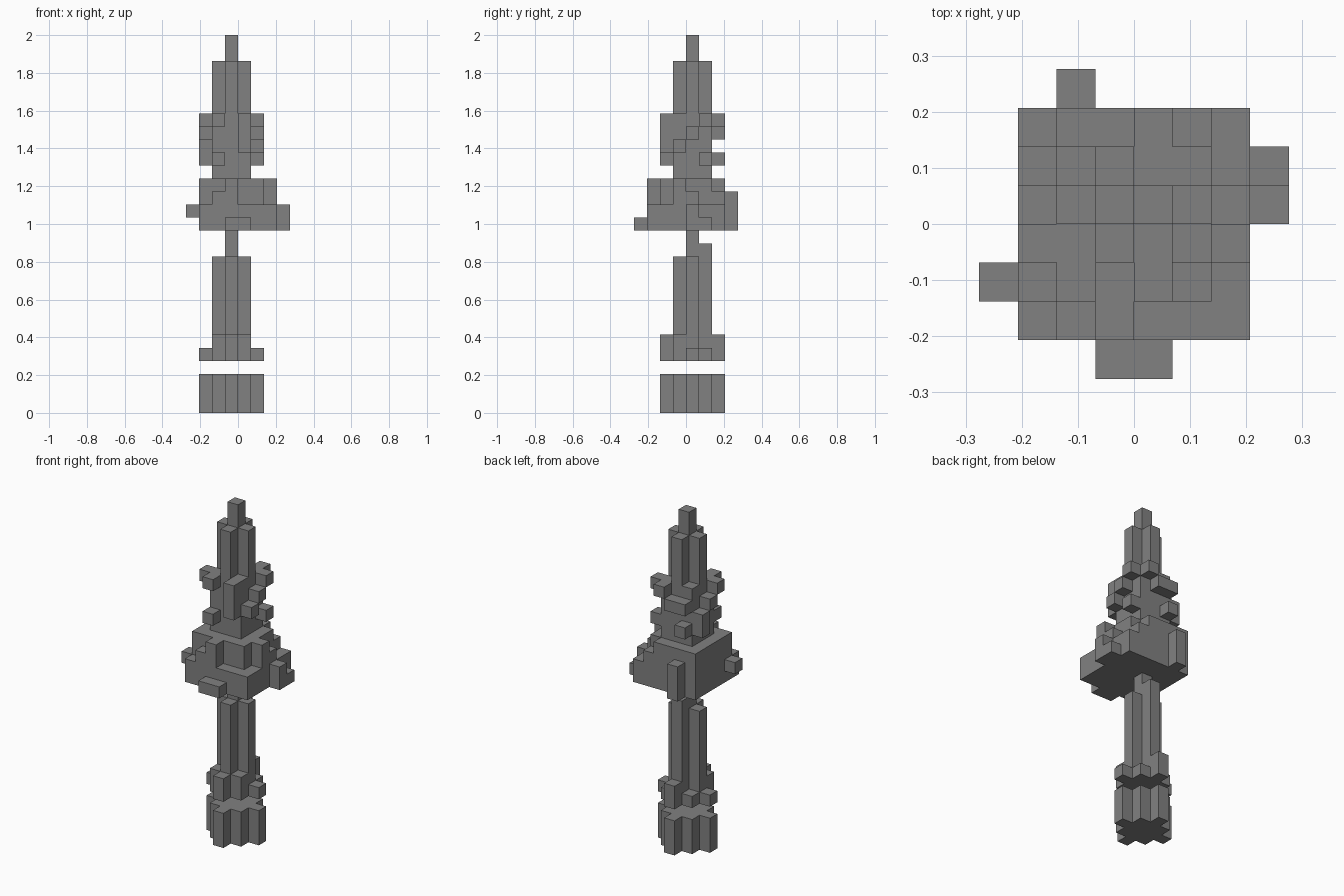
import bpy, bmesh
from mathutils import Vector

cube = bpy.data.objects.get("Cube")
if cube:
    bpy.data.objects.remove(cube, do_unlink=True)

UNIT = 2 / 29          # edge of one block
AXIS = (-1, 0)         # block column on the centre line

grey = bpy.data.materials.new("stone_grey")
grey.use_nodes = True
grey.diffuse_color = (0.22, 0.22, 0.22, 1)
bsdf = next(n for n in grey.node_tree.nodes if n.type == 'BSDF_PRINCIPLED')
bsdf.inputs["Base Color"].default_value = grey.diffuse_color
bsdf.inputs["Roughness"].default_value = 0.9


def box(x0, x1, y0, y1, z0, z1):
    return {(x, y, z) for x in range(x0, x1) for y in range(y0, y1) for z in range(z0, z1)}


def column(x, y, z0, z1):
    return box(x, x + 1, y, y + 1, z0, z1)


def diamond(radius, z0, z1):
    cx, cy = AXIS
    return {c for c in box(cx - radius, cx + radius + 1, cy - radius, cy + radius + 1, z0, z1)
            if abs(c[0] - cx) + abs(c[1] - cy) <= radius}


def build(name, cells):
    """Skin a set of blocks with its outer faces only."""
    bm = bmesh.new()
    verts = {}

    def vert(p):
        key = tuple(round(v) for v in p)
        if key not in verts:
            verts[key] = bm.verts.new(Vector(key) * UNIT)
        return verts[key]

    for cell in cells:
        for axis in range(3):
            for side in (0, 1):
                step = [0, 0, 0]
                step[axis] = 2 * side - 1
                if tuple(a + b for a, b in zip(cell, step)) in cells:
                    continue
                u, v = Vector((0, 0, 0)), Vector((0, 0, 0))
                u[(axis + 1) % 3] = 1
                v[(axis + 2) % 3] = 1
                o = Vector(cell)
                o[axis] += side
                ring = [o, o + u, o + u + v, o + v]
                bm.faces.new([vert(p) for p in (ring if side else ring[::-1])])
    mesh = bpy.data.meshes.new(name)
    bm.to_mesh(mesh)
    bm.free()
    mesh.materials.append(grey)
    obj = bpy.data.objects.new(name, mesh)
    bpy.context.collection.objects.link(obj)


# Floating base block
build("pommel", diamond(2, 0, 3))

# Collar with some raised blocks
collar = diamond(2, 4, 5) | diamond(1, 5, 6)
for x, y in ((-2, -1), (-1, -2), (0, -1), (-1, 2)):
    collar |= column(x, y, 5, 6)
build("collar", collar)

# Shaft with stepped top
build("shaft", diamond(1, 6, 12) | column(-1, 0, 12, 14) | column(-1, 1, 12, 13))

# Wide head: block with worn corners and a few bumps
head = box(-3, 3, -3, 3, 14, 18)
head -= box(0, 3, -3, -2, 16, 18) | column(2, -2, 16, 18)
head -= column(-3, -3, 16, 18) | column(-2, -3, 17, 18)
head -= column(2, 0, 17, 18) | box(2, 3, 1, 3, 16, 18) | column(1, 2, 17, 18)
head |= box(-1, 1, -4, -3, 14, 15)
head |= column(3, 0, 14, 16) | column(3, 1, 14, 15)
head |= column(-4, -2, 15, 16) | column(-2, 3, 14, 17)
build("head", head)

# Knotted neck with blocks winding around it
knot = box(-2, 1, -1, 2, 18, 23)
knot |= column(-2, -2, 22, 23) | column(-2, -2, 19, 20) | column(0, -2, 20, 23)
knot |= column(1, 1, 19, 20) | column(-2, 2, 19, 20)
knot |= column(-3, 1, 19, 21) | column(0, 2, 22, 23) | box(-2, 0, 2, 3, 21, 22)
for i in range(3):
    knot |= column(1, i - 1, 20 + i, 21 + i)
    knot |= column(-3, 1 - i, 20 + i, 21 + i)
build("knotted_neck", knot)

# Spire and tip
build("spire", diamond(1, 23, 27))
build("tip", column(-1, 0, 27, 29))
